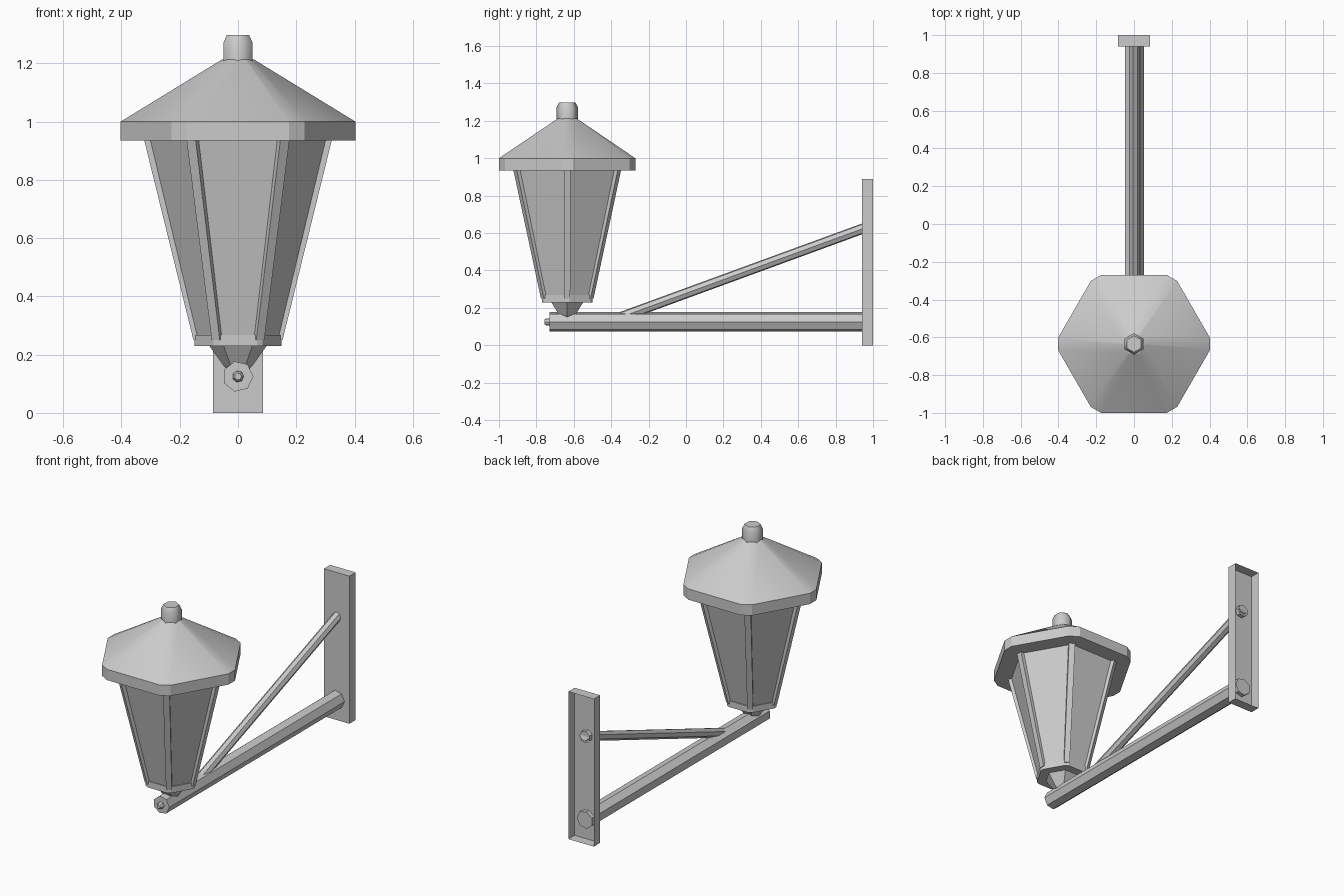
import bpy
import bmesh
from math import radians, pi, cos, sin
from mathutils import Vector

if "Cube" in bpy.data.objects:
    bpy.data.objects.remove(bpy.data.objects["Cube"], do_unlink=True)

metal = bpy.data.materials.new("grey metal")
metal.use_nodes = True
GREY = (0.6, 0.6, 0.6, 1)
metal.diffuse_color = GREY
metal.node_tree.nodes["Principled BSDF"].inputs["Base Color"].default_value = GREY

LAMP_Y = -0.635   # lantern axis
ARM_Z = 0.125     # arm axis height


def finish(name, bm, smooth=None):
    bmesh.ops.recalc_face_normals(bm, faces=bm.faces)
    mesh = bpy.data.meshes.new(name)
    bm.to_mesh(mesh)
    bm.free()
    mesh.materials.append(metal)
    ob = bpy.data.objects.new(name, mesh)
    bpy.context.collection.objects.link(ob)
    if smooth:
        bpy.ops.object.select_all(action='DESELECT')
        ob.select_set(True)
        bpy.context.view_layer.objects.active = ob
        bpy.ops.object.shade_smooth_by_angle(angle=radians(smooth))
    return ob


def loft(name, rings, smooth=None):
    """Skin a stack of equal rings and cap both ends."""
    bm = bmesh.new()
    loops = [[bm.verts.new(p) for p in ring] for ring in rings]
    n = len(loops[0])
    for a, b in zip(loops, loops[1:]):
        for i in range(n):
            j = (i + 1) % n
            bm.faces.new((a[i], a[j], b[j], b[i]))
    bm.faces.new(loops[0])
    bm.faces.new(loops[-1])
    return finish(name, bm, smooth)


def hexagon(r, z, cut=0.0, turn=0.0):
    """Hexagon around the lantern axis, corners optionally cut off."""
    corners = [Vector((r * cos(k * pi / 3 + turn), LAMP_Y + r * sin(k * pi / 3 + turn), z))
               for k in range(6)]
    if not cut:
        return corners
    ring = []
    for k, c in enumerate(corners):
        for other in (corners[k - 1], corners[(k + 1) % 6]):
            ring.append(c + (other - c).normalized() * cut)
    return ring


def bar(name, start, end, r, sides=7, tip=0.0):
    """Straight bar with a polygon section, optionally with a narrowed tip."""
    start, end = Vector(start), Vector(end)
    axis = (end - start).normalized()
    side = Vector((1, 0, 0))
    up = side.cross(axis)

    def ring(centre, radius):
        return [centre + radius * (side * cos(2 * pi * i / sides) + up * sin(2 * pi * i / sides))
                for i in range(sides)]
    rings = [ring(start, r), ring(end, r)]
    if tip:
        rings.append(ring(end + axis * tip, r * 0.6))
    return loft(name, rings)


# Lantern: roof, knob, glass body, collar and foot
loft("roof", [hexagon(0.421, 0.935, 0.036), hexagon(0.421, 1.0, 0.036),
              hexagon(0.058, 1.213, 0.005)], smooth=25)
loft("roof_knob", [hexagon(0.057, z, turn=pi / 6) if z < 1.28 else hexagon(0.044, z, turn=pi / 6)
                   for z in (1.2, 1.272, 1.298)], smooth=61)
loft("glass_panels", [hexagon(0.146, 0.25), hexagon(0.312, 0.94)])
loft("lower_collar", [hexagon(0.156, 0.23, 0.013), hexagon(0.156, 0.268, 0.013)])
loft("lantern_foot", [hexagon(0.03, 0.14), hexagon(0.05, 0.162), hexagon(0.1, 0.232)])

# Corner posts
for k in range(6):
    out = Vector((cos(k * pi / 3), sin(k * pi / 3), 0))
    across = Vector((-out.y, out.x, 0))

    def section(r, z, half):
        base = Vector((0, LAMP_Y, z))
        return [base + out * (r + d) + across * s
                for d, s in ((-0.03, -half), (0, -half), (0, half), (-0.03, half))]
    loft(f"corner_post_{k + 1}", [section(0.153, 0.25, 0.016), section(0.323, 0.94, 0.018)])

# Wall bracket: arm, end bolt, diagonal strut and its nut
bar("arm", (0, -0.73, ARM_Z), (0, 0.965, ARM_Z), 0.053)
bar("arm_end_bolt", (0, -0.72, ARM_Z), (0, -0.745, ARM_Z), 0.02, tip=0.012)
bar("strut", (0, -0.35, 0.15), (0, 0.965, 0.631), 0.028)
bar("strut_nut", (0, 0.941, 0.625), (0, 0.965, 0.625), 0.036)

# Wall plate: shallow channel, open at the back
bm = bmesh.new()
bmesh.ops.create_cube(bm, size=1)
for v in bm.verts:
    v.co = Vector((v.co.x * 0.17, 0.97 + v.co.y * 0.06, 0.445 + v.co.z * 0.89))
back = [f for f in bm.faces if f.calc_center_median().y > 0.99]
bmesh.ops.delete(bm, geom=back, context='FACES')
finish("wall_plate", bm)
